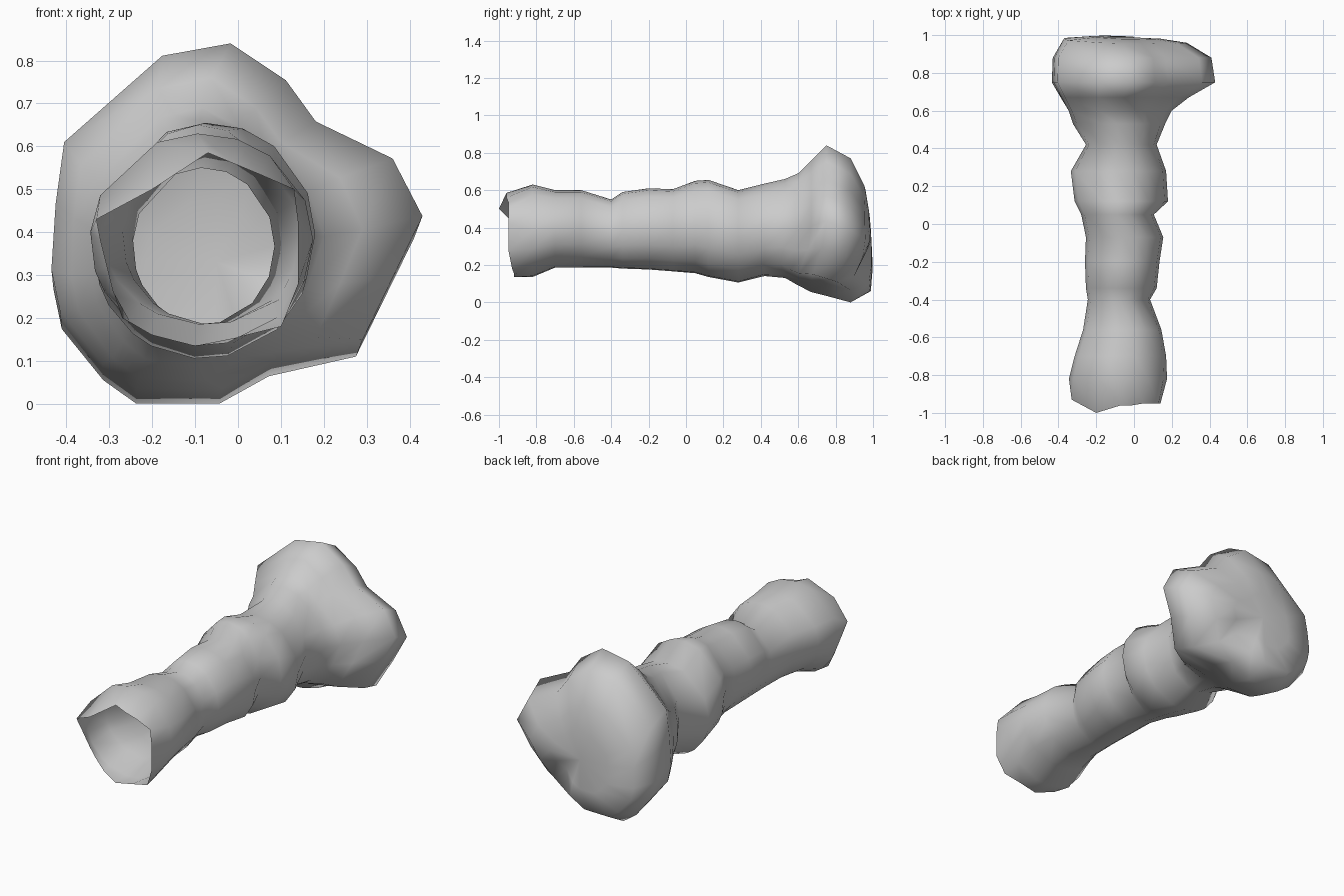
import bpy
import bmesh
from math import atan2, cos, sin
from mathutils import Vector

cube = bpy.data.objects.get("Cube")
if cube:
    bpy.data.objects.remove(cube, do_unlink=True)

# Plain grey surface
grey = bpy.data.materials.new("plain grey")
grey.use_nodes = True
colour = (0.6, 0.6, 0.6, 1.0)
grey.diffuse_color = colour
grey.node_tree.nodes["Principled BSDF"].inputs["Base Color"].default_value = colour

# Cross-section of the knobbly head, as (x, z) pairs
head_outline = [
    (.43, .42), (.36, .56), (.18, .65), (.11, .75), (-.02, .84), (-.18, .81),
    (-.41, .6), (-.43, .45), (-.44, .29), (-.42, .19), (-.32, .06), (-.24, 0),
    (-.04, 0), (.08, .07), (.29, .12), (.36, .27),
]

# Ragged front rim, in the same order round the stem
front_rim = [
    (.14, -.95, .42), (.13, -.95, .5), (.05, -.95, .535), (-.01, -.96, .56),
    (-.07, -.96, .585), (-.2, -1, .5), (-.33, -.93, .43), (-.32, -.91, .38),
    (-.305, -.89, .32), (-.29, -.87, .26), (-.27, -.85, .2), (-.2, -.88, .16),
    (-.1, -.92, .135), (0, -.92, .155), (.1, -.93, .18), (.14, -.95, .28),
]

# Stations along the length: y, left edge, right edge, bottom, top, head share
stations = [
    (-.82, -.345, .175, .135, .63, 0),
    (-.7, -.315, .17, .185, .6, 0),
    (-.56, -.27, .145, .185, .6, 0),
    (-.4, -.245, .085, .185, .55, 0),
    (-.34, -.255, .12, .18, .59, 0),
    (-.2, -.26, .135, .175, .61, 0),
    (-.07, -.255, .155, .165, .605, 0),
    (.05, -.28, .105, .155, .65, 0),
    (.12, -.315, .18, .135, .655, 0),
    (.28, -.335, .17, .105, .6, 0),
    (.42, -.255, .12, .14, .635, .1),
    (.53, -.325, .165, .13, .66, .3),
    (.6, -.35, .2, .09, .69, .6),
    (.67, -.39, .29, .055, .76, .9),
    (.75, -.435, .43, .035, .84, 1),
    (.88, -.43, .41, 0, .77, 1),
    (.965, -.37, .28, .06, .62, 1),
    (.982, -.22, .14, .17, .48, 1),
]


def span(values):
    """Centre and half-width of a set of values."""
    return (min(values) + max(values)) / 2, (max(values) - min(values)) / 2


cx, rx = span([p[0] for p in head_outline])
cz, rz = span([p[1] for p in head_outline])
unit_outline = [Vector(((x - cx) / rx, (z - cz) / rz)) for x, z in head_outline]
lower_right = Vector((.8, -.6))


def section(y, left, right, bottom, top, share):
    """Blend a round section into the head outline and fit it to its bounds."""
    mx, hx = span((left, right))
    mz, hz = span((bottom, top))
    points = []
    for u in unit_outline:
        angle = atan2(u.y, u.x)
        p = Vector((cos(angle), sin(angle))).lerp(u, share)
        # The lower right corner of the head sits further forward
        forward = max(0, u.dot(lower_right) - .85) * .6 * share
        points.append(Vector((mx + hx * p.x, y - forward, mz + hz * p.y)))
    return points


bm = bmesh.new()
rings = [[bm.verts.new(p) for p in front_rim]]
for station in stations:
    points = section(*station)
    if station[0] > .9:
        # Back face leans out toward its foot and its left-hand edge
        for p in points:
            p.y += .05 * (cz - p.z) - .03 * (p.x + .05)
    rings.append([bm.verts.new(p) for p in points])

# Hollow skin, open at the front and closed at the back
for lower, upper in zip(rings, rings[1:]):
    for i in range(len(lower)):
        j = (i + 1) % len(lower)
        bm.faces.new((lower[i], upper[i], upper[j], lower[j]))
crown = bm.verts.new((-.05, .99, .33))
last = rings[-1]
for i in range(len(last)):
    bm.faces.new((last[i], crown, last[(i + 1) % len(last)]))
bmesh.ops.recalc_face_normals(bm, faces=bm.faces)
if sum(f.normal.y * f.calc_area() for f in crown.link_faces) < 0:
    bmesh.ops.reverse_faces(bm, faces=bm.faces)

mesh = bpy.data.meshes.new("hollow_knobbed_stem")
bm.to_mesh(mesh)
bm.free()
mesh.materials.append(grey)
mesh.shade_smooth()
stem = bpy.data.objects.new("hollow_knobbed_stem", mesh)
bpy.context.collection.objects.link(stem)
